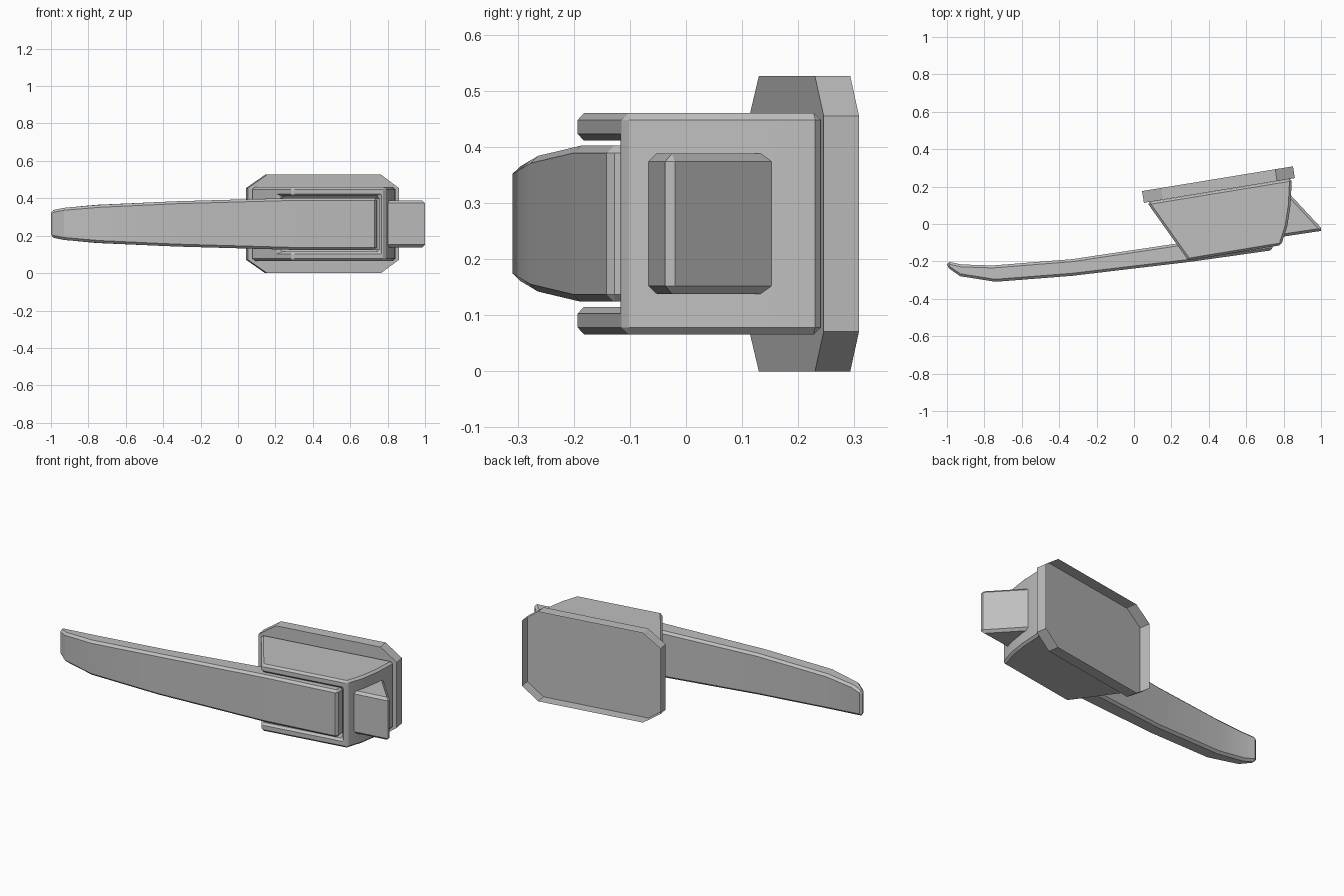
import bpy, bmesh, math

cube = bpy.data.objects.get("Cube")
if cube:
    bpy.data.objects.remove(cube, do_unlink=True)

# Single satin grey finish
grey = bpy.data.materials.new("satin grey")
grey.use_nodes = True
COLOUR = (0.52, 0.52, 0.52, 1)
grey.diffuse_color = COLOUR
grey.node_tree.nodes["Principled BSDF"].inputs["Base Color"].default_value = COLOUR

MID = 0.263  # height of the symmetry plane


def loft(name, rings, open_end=False):
    """Skin a list of equal-length point rings and cap the ends."""
    bm = bmesh.new()
    loops = [[bm.verts.new(p) for p in ring] for ring in rings]
    n = len(loops[0])
    for a, b in zip(loops, loops[1:]):
        for i in range(n):
            j = (i + 1) % n
            bm.faces.new((a[i], a[j], b[j], b[i]))
    bm.faces.new(loops[0][::-1])
    if not open_end:
        bm.faces.new(loops[-1])
    bmesh.ops.recalc_face_normals(bm, faces=bm.faces)
    mesh = bpy.data.meshes.new(name)
    bm.to_mesh(mesh)
    bm.free()
    ob = bpy.data.objects.new(name, mesh)
    bpy.context.collection.objects.link(ob)
    mesh.materials.append(grey)
    return ob


def prism(name, outline, half):
    """Extrude an x-y outline symmetrically in z."""
    return loft(name, [[(x, y, MID + s * half) for x, y in outline] for s in (-1, 1)])


def activate(ob):
    bpy.ops.object.select_all(action='DESELECT')
    ob.select_set(True)
    bpy.context.view_layer.objects.active = ob


def finish(ob, width=0, smooth=20):
    """Chamfer the hard edges and shade."""
    activate(ob)
    if width:
        bev = ob.modifiers.new("edges", 'BEVEL')
        bev.width, bev.segments = width, 1
        bev.limit_method, bev.angle_limit = 'ANGLE', math.radians(30)
        bpy.ops.object.modifier_apply(modifier=bev.name)
    bpy.ops.object.shade_smooth_by_angle(angle=math.radians(smooth))


# Mounting plate: slanted tray with clipped corners, open at the back
H, C = 0.263, 0.192
plate_outline = [(0.053, -C), (0.155, -H), (0.765, -H), (0.86, -C),
                 (0.86, C), (0.765, H), (0.155, H), (0.053, C)]
front = [(x, 0.113 + (x - 0.053) * 0.164, MID + z) for x, z in plate_outline]
back = [(x - 0.010, y + 0.063, z) for x, y, z in front]
plate = loft("mounting_plate", [front, back], open_end=True)
finish(plate, smooth=10)

# Housing with a pocket open towards the lever side
housing = prism("housing", [(0.07, 0.115), (0.29, -0.195), (0.787, -0.113),
                            (0.820, -0.01), (0.837, 0.10), (0.844, 0.242)], 0.197)
cutter = prism("pocket_cutter", [(-0.1, -0.5), (0.755, -0.5), (0.755, 0.0),
                                 (-0.1, -0.143)], 0.148)
cutter.hide_render = True
activate(housing)
cut = housing.modifiers.new("pocket", 'BOOLEAN')
cut.object, cut.operation, cut.solver = cutter, 'DIFFERENCE', 'EXACT'
bpy.ops.object.modifier_apply(modifier=cut.name)
bpy.data.objects.remove(cutter, do_unlink=True)
finish(housing, 0.012)

# Lever: stations of x front, y front, x back, y back, half height
stations = [(-1.0, -0.230, -0.998, -0.20, 0.072),
            (-0.93, -0.279, -0.925, -0.216, 0.086),
            (-0.74, -0.309, -0.76, -0.222, 0.102),
            (-0.33, -0.277, -0.33, -0.188, 0.121),
            (0.31, -0.201, 0.30, -0.094, 0.139),
            (0.742, -0.140, 0.735, -0.03, 0.139)]
lever = loft("lever", [[(xf, yf, MID - h), (xf, yf, MID + h),
                        (xb, yb, MID + h), (xb, yb, MID - h)]
                       for xf, yf, xb, yb, h in stations])
finish(lever, 0.013, 25)

# Crease where the straight end of the lever begins
for e in lever.data.edges:
    if all(0.28 < lever.data.vertices[i].co.x < 0.33 for i in e.vertices):
        e.use_edge_sharp = True

# Latch: wedge-shaped bolt at the end of the housing
latch = prism("latch_bolt", [(0.76, -0.073), (1.0, -0.037), (1.0, -0.02),
                             (0.84, 0.152), (0.76, 0.152)], 0.125)
bm = bmesh.new()
bm.from_mesh(latch.data)
rim = [e for e in bm.edges if abs(e.verts[0].co.z - e.verts[1].co.z) < 0.001]
bmesh.ops.bevel(bm, geom=rim, offset=0.014, segments=1, affect='EDGES')
bm.to_mesh(latch.data)
bm.free()
finish(latch)
